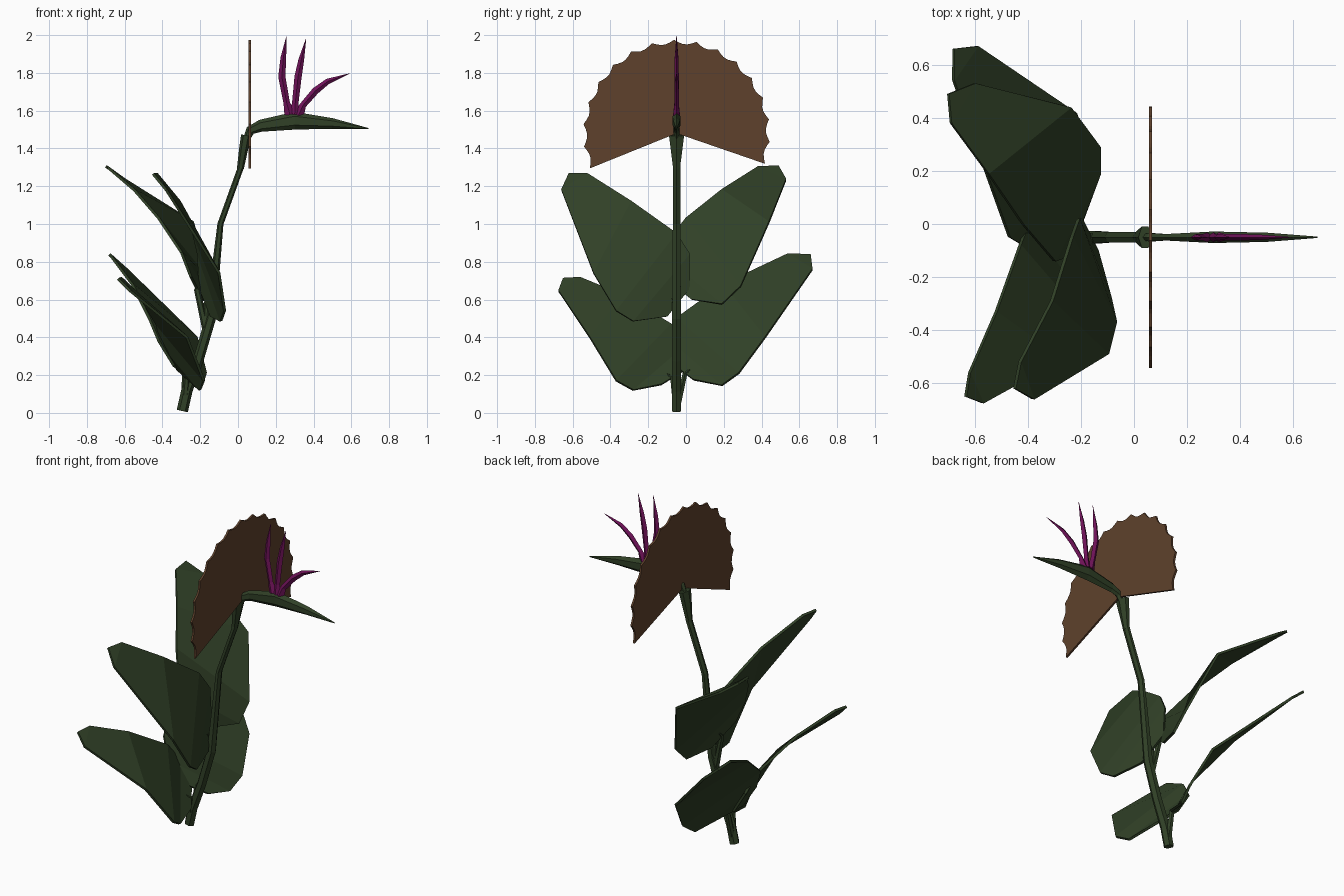
import bpy
import bmesh
import math
from mathutils import Vector

default_cube = bpy.data.objects.get("Cube")
if default_cube:
    bpy.data.objects.remove(default_cube, do_unlink=True)

AXIS_Y = -0.05  # the stem and the flower lie in this plane


def make_material(name, color):
    material = bpy.data.materials.new(name)
    material.use_nodes = True
    material.diffuse_color = (*color, 1)
    shader = material.node_tree.nodes["Principled BSDF"]
    shader.inputs["Base Color"].default_value = (*color, 1)
    shader.inputs["Roughness"].default_value = 0.8
    return material


green = make_material("leaf green", (0.03, 0.052, 0.02))
brown = make_material("fan brown", (0.112, 0.053, 0.025))
purple = make_material("petal purple", (0.16, 0.006, 0.1))


def finish(bm, name, material):
    bmesh.ops.recalc_face_normals(bm, faces=bm.faces[:])
    mesh = bpy.data.meshes.new(name)
    bm.to_mesh(mesh)
    bm.free()
    mesh.materials.append(material)
    obj = bpy.data.objects.new(name, mesh)
    bpy.context.scene.collection.objects.link(obj)
    return obj


def tube(name, path, radii, material, sides=6):
    """Loft along a path; each radius pair is (across y, in the plane)."""
    bm = bmesh.new()
    path = [Vector(p) for p in path]
    rings = []
    for i, point in enumerate(path):
        before, after = path[max(i - 1, 0)], path[min(i + 1, len(path) - 1)]
        tangent = (after - before).normalized()
        across = Vector((0, 1, 0))
        across = (across - tangent * across.dot(tangent)).normalized()
        other = tangent.cross(across)
        wide, deep = radii[i]
        ring = []
        for k in range(sides):
            angle = math.tau * k / sides
            offset = across * wide * math.sin(angle) + other * deep * math.cos(angle)
            ring.append(bm.verts.new(point + offset))
        rings.append(ring)
    for low, high in zip(rings, rings[1:]):
        for k in range(sides):
            n = (k + 1) % sides
            bm.faces.new((low[k], low[n], high[n], high[k]))
    bm.faces.new(rings[0])
    bm.faces.new(rings[-1])
    return finish(bm, name, material)


def in_plane(points):
    return [(x, AXIS_Y, z) for x, z in points]


def thicken(obj, thickness):
    modifier = obj.modifiers.new("thickness", "SOLIDIFY")
    modifier.thickness = thickness
    modifier.offset = 0


def leaf(name, root, upper, lower, tip):
    """Blade spanned between its two edges, with a stalk from the stem."""
    bm = bmesh.new()
    up = [bm.verts.new(p) for p in upper]
    low = [bm.verts.new(p) for p in lower]
    end = bm.verts.new(tip)
    for i in range(len(up) - 1):
        bm.faces.new((up[i], low[i], low[i + 1], up[i + 1]))
    bm.faces.new((up[-1], low[-1], end))
    blade = finish(bm, name, green)
    thicken(blade, 0.014)
    # stalk
    joint = Vector(upper[0]).lerp(Vector(lower[0]), 0.55)
    inside = Vector(upper[1]).lerp(Vector(lower[1]), 0.5)
    tube(name + "_stalk", [root, joint, joint.lerp(inside, 0.4)],
         [(0.02, 0.02), (0.014, 0.016), (0.004, 0.004)], green)


# Stem
tube("stem",
     in_plane([(-0.295, 0.01), (-0.27, 0.12), (-0.21, 0.28), (-0.145, 0.5),
               (-0.093, 1.0), (0.015, 1.3), (0.05, 1.46)]),
     [(0.028, 0.03)] * 2 + [(0.027, 0.028)] * 2 + [(0.023, 0.016)] * 2 + [(0.016, 0.016)],
     green)

# Sheath where the stem meets the flower
tube("sheath", in_plane([(0.012, 1.29), (0.03, 1.4), (0.042, 1.47)]),
     [(0.02, 0.018), (0.036, 0.024), (0.046, 0.026)], green)

# Pointed flower beak
tube("beak",
     in_plane([(0.035, 1.43), (0.065, 1.495), (0.12, 1.52), (0.3, 1.547),
               (0.5, 1.532), (0.69, 1.505)]),
     [(0.012, 0.015), (0.018, 0.025), (0.014, 0.032), (0.025, 0.047),
      (0.02, 0.028), (0.003, 0.003)], green)

# Petals
petal_radii = [(0.018, 0.03), (0.012, 0.017), (0.012, 0.019), (0.01, 0.015), (0.001, 0.001)]
petal_paths = {
    "petal_back": [(0.275, 1.58), (0.258, 1.64), (0.232, 1.78), (0.24, 1.88), (0.257, 1.995)],
    "petal_middle": [(0.3, 1.58), (0.303, 1.64), (0.318, 1.78), (0.335, 1.87), (0.36, 1.98)],
    "petal_front": [(0.32, 1.575), (0.345, 1.63), (0.41, 1.705), (0.475, 1.755), (0.592, 1.797)],
}
for petal_name, points in petal_paths.items():
    tube(petal_name, in_plane(points), petal_radii, purple, sides=4)

# Scalloped fan
SCALLOPS, STEPS = 16, 5
START, END = math.radians(-19), math.radians(202)
fan_bm = bmesh.new()
hub = fan_bm.verts.new((0.062, AXIS_Y, 1.48))
rim = []
for i in range(SCALLOPS * STEPS + 1):
    angle = START + (END - START) * i / (SCALLOPS * STEPS)
    dip = math.sin(math.pi * (i % STEPS) / STEPS)
    radius = 0.495 - 0.022 * dip
    rim.append(fan_bm.verts.new((0.062, AXIS_Y + radius * math.cos(angle),
                                 1.48 + radius * math.sin(angle))))
for a, b in zip(rim, rim[1:]):
    fan_bm.faces.new((hub, a, b))
thicken(finish(fan_bm, "fan", brown), 0.012)

# Leaves, edges listed from the stalk to the tip
low_root = (-0.285, AXIS_Y, 0.02)
high_root = (-0.165, AXIS_Y, 0.42)
leaf("upper_right_leaf", high_root,
     [(-0.2, 0.02, 0.66), (-0.21, 0.02, 0.84), (-0.235, -0.05, 0.95),
      (-0.31, -0.29, 1.12), (-0.43, -0.52, 1.265)],
     [(-0.14, -0.1, 0.51), (-0.09, -0.28, 0.485), (-0.07, -0.37, 0.54),
      (-0.1, -0.49, 0.74), (-0.38, -0.66, 1.18)],
     (-0.45, -0.62, 1.265))
leaf("upper_left_leaf", high_root,
     [(-0.25, -0.12, 0.72), (-0.3, -0.14, 0.85), (-0.42, 0, 1.03),
      (-0.55, 0.19, 1.18), (-0.69, 0.38, 1.3)],
     [(-0.19, 0.03, 0.6), (-0.13, 0.19, 0.575), (-0.13, 0.29, 0.67),
      (-0.24, 0.44, 1.01), (-0.6, 0.53, 1.235)],
     (-0.7, 0.49, 1.305))
leaf("lower_left_leaf", low_root,
     [(-0.34, -0.06, 0.25), (-0.42, -0.08, 0.38), (-0.47, -0.05, 0.5),
      (-0.56, 0.2, 0.68), (-0.68, 0.54, 0.84)],
     [(-0.23, 0.04, 0.175), (-0.19, 0.19, 0.145), (-0.17, 0.28, 0.21),
      (-0.22, 0.42, 0.4), (-0.59, 0.67, 0.76)],
     (-0.68, 0.66, 0.835))
leaf("lower_right_leaf", low_root,
     [(-0.32, 0, 0.23), (-0.4, 0, 0.36), (-0.43, -0.08, 0.47),
      (-0.52, -0.33, 0.62), (-0.62, -0.56, 0.715)],
     [(-0.23, -0.13, 0.15), (-0.2, -0.28, 0.12), (-0.18, -0.37, 0.17),
      (-0.27, -0.51, 0.4), (-0.57, -0.675, 0.645)],
     (-0.635, -0.65, 0.71))
